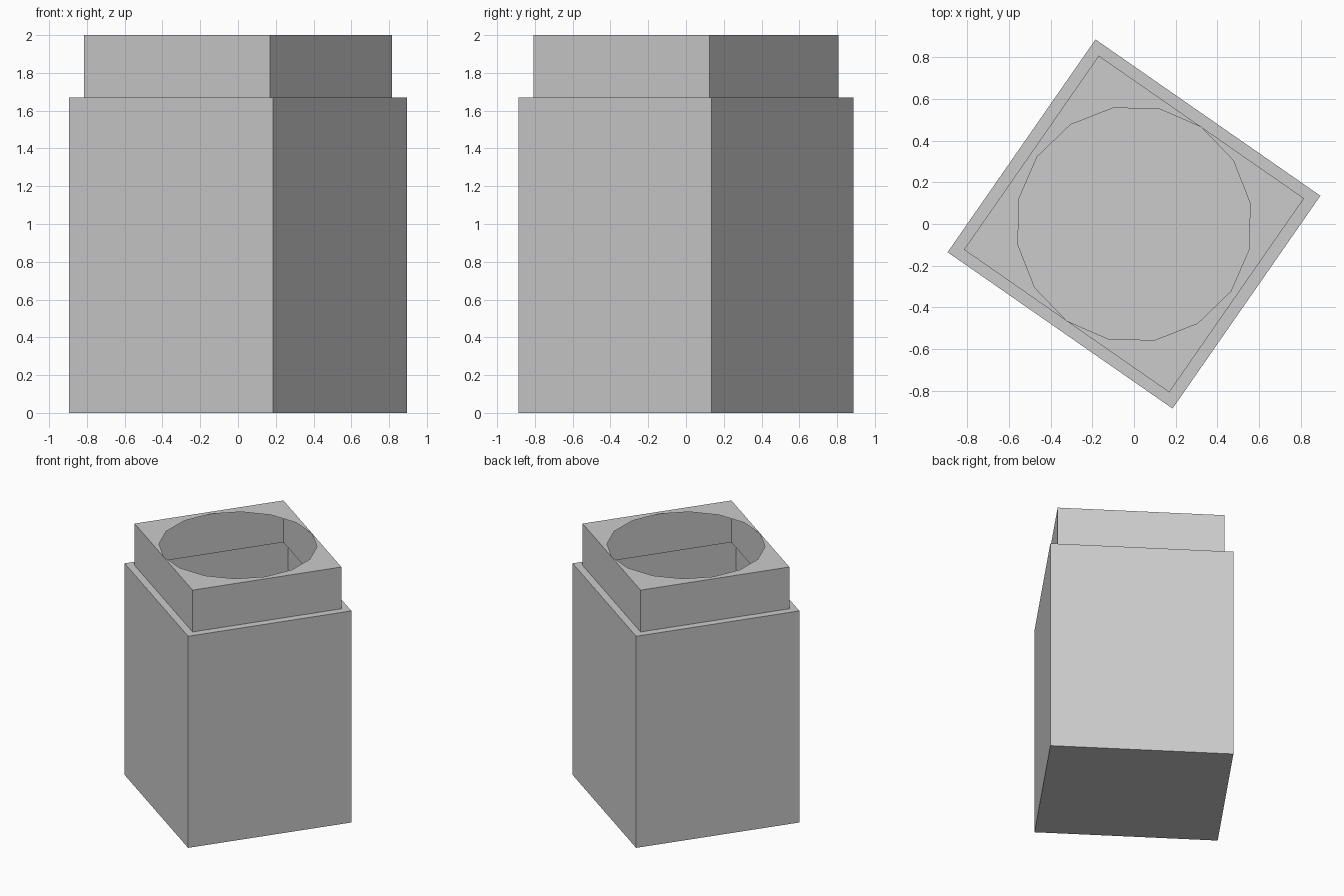
import bpy, bmesh, math

if "Cube" in bpy.data.objects:
    bpy.data.objects.remove(bpy.data.objects["Cube"])

ANGLE = math.radians(-34.8)
BODY = (0.6575, 0.622)      # half sizes of the lower box
NECK = (0.600, 0.567)       # half sizes of the upper box
Z_LEDGE, Z_TOP = 1.67, 2.0
HOLE_R, SIDES = 0.566, 16


def ring(bm, half, z):
    x, y = half
    return [bm.verts.new((sx * x, sy * y, z))
            for sx, sy in ((1, 1), (-1, 1), (-1, -1), (1, -1))]


def bridge(bm, lower, upper):
    n = len(lower)
    for i in range(n):
        j = (i + 1) % n
        bm.faces.new((lower[i], lower[j], upper[j], upper[i]))


def finish(bm, name):
    mesh = bpy.data.meshes.new(name)
    bm.to_mesh(mesh)
    bm.free()
    ob = bpy.data.objects.new(name, mesh)
    ob.rotation_euler.z = ANGLE
    bpy.context.collection.objects.link(ob)
    return ob


# Hollow lower box: floor, thin walls and the narrow ledge round the neck
bm = bmesh.new()
base, shoulder = ring(bm, BODY, 0), ring(bm, BODY, Z_LEDGE)
inner = ring(bm, NECK, Z_LEDGE)
bm.faces.new(base[::-1])
bridge(bm, base, shoulder)
bridge(bm, shoulder, inner)
finish(bm, "body")

# Hollow neck: thin walls and a top plate with a 16-sided opening
bm = bmesh.new()
low, top = ring(bm, NECK, Z_LEDGE), ring(bm, NECK, Z_TOP)
bridge(bm, low, top)
hole = [bm.verts.new((HOLE_R * math.cos(2 * math.pi * i / SIDES),
                      HOLE_R * math.sin(2 * math.pi * i / SIDES), Z_TOP))
        for i in range(SIDES)]
q = SIDES // 4
for k in range(4):
    # Fan in each corner, then a triangle joining it to the next corner
    for i in range(q * k, q * k + q):
        bm.faces.new((top[k], hole[(i + 1) % SIDES], hole[i]))
    bm.faces.new((top[k], top[(k + 1) % 4], hole[(q * k + q) % SIDES]))
finish(bm, "neck")
